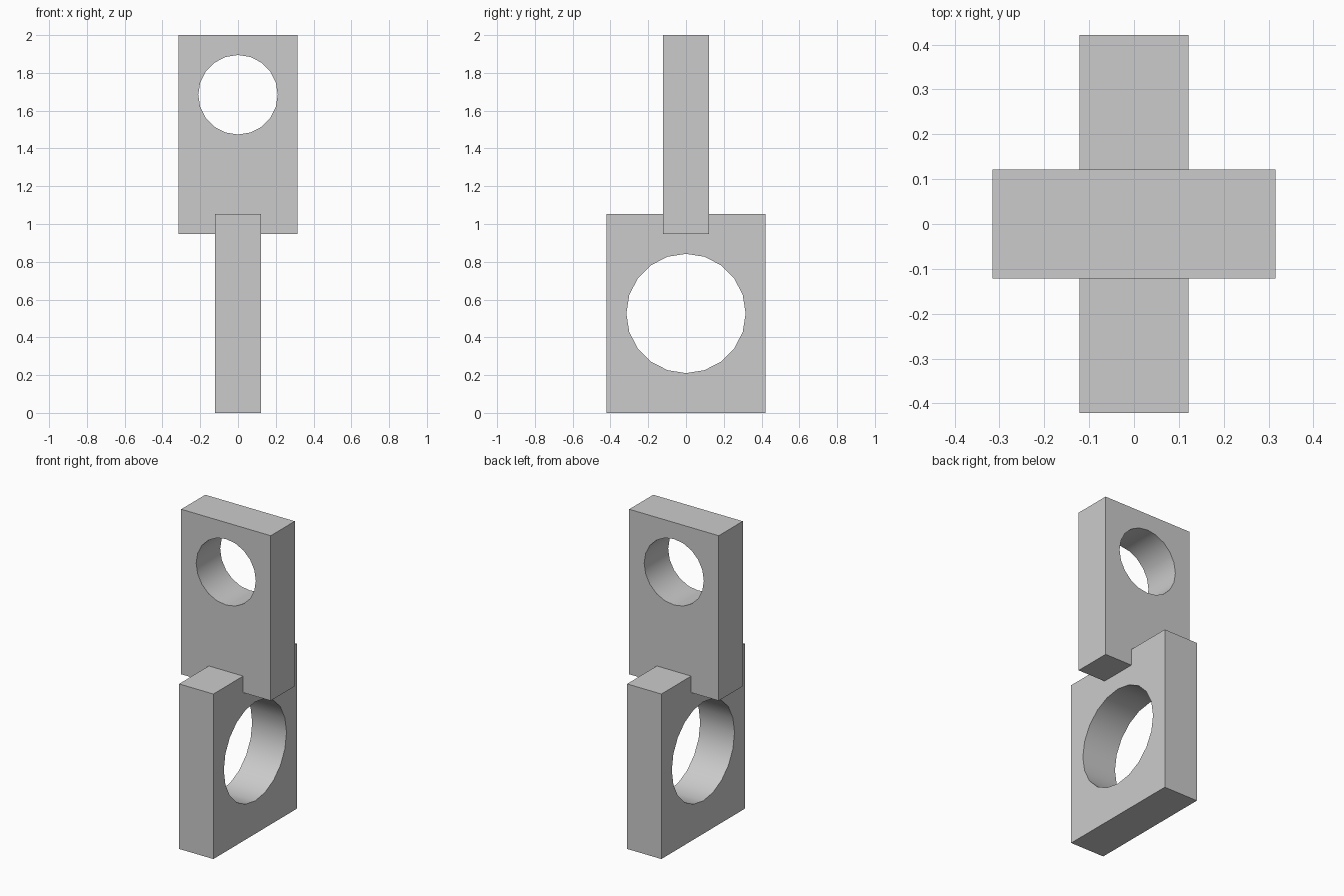
import bpy
import bmesh
from math import radians
from mathutils import Matrix

cube = bpy.data.objects.get("Cube")
if cube:
    bpy.data.objects.remove(cube, do_unlink=True)

U = 2 / 19            # module: the whole model is 19 modules tall
THICK = 2.3 * U
SIDES = 20

grey = bpy.data.materials.new("light grey")
grey.use_nodes = True
colour = (0.6, 0.6, 0.6, 1)
grey.diffuse_color = colour
grey.node_tree.nodes["Principled BSDF"].inputs["Base Color"].default_value = colour


def holed_plate(name, width, bottom, height, hole_z, hole_r, turn):
    """Upright plate with a round through-hole, turned about the z axis."""
    bm = bmesh.new()
    # Front outline and hole rim, drawn in the xz plane
    upright = Matrix.Rotation(radians(90), 4, "X")
    w, z0, z1 = width / 2, bottom, bottom + height
    corners = [bm.verts.new((x, 0, z)) for x, z in
               ((-w, z0), (w, z0), (w, z1), (-w, z1))]
    edges = [bm.edges.new((corners[i - 1], corners[i])) for i in range(4)]
    rim = bmesh.ops.create_circle(
        bm, segments=SIDES, radius=hole_r,
        matrix=Matrix.Translation((0, 0, hole_z)) @ upright)["verts"]
    edges += list({e for v in rim for e in v.link_edges})
    bmesh.ops.triangle_fill(bm, edges=edges, use_beauty=True)

    # Thickness
    bmesh.ops.translate(bm, verts=bm.verts, vec=(0, -THICK / 2, 0))
    result = bmesh.ops.extrude_face_region(bm, geom=bm.faces[:], use_keep_orig=True)
    moved = [g for g in result["geom"] if isinstance(g, bmesh.types.BMVert)]
    bmesh.ops.translate(bm, verts=moved, vec=(0, THICK, 0))
    bmesh.ops.recalc_face_normals(bm, faces=bm.faces)
    bmesh.ops.rotate(bm, verts=bm.verts,
                     matrix=Matrix.Rotation(radians(turn), 3, "Z"))

    mesh = bpy.data.meshes.new(name)
    bm.to_mesh(mesh)
    bm.free()
    mesh.materials.append(grey)
    obj = bpy.data.objects.new(name, mesh)
    bpy.context.collection.objects.link(obj)

    # Smooth hole wall, sharp plate edges
    bpy.ops.object.select_all(action="DESELECT")
    obj.select_set(True)
    bpy.context.view_layer.objects.active = obj
    bpy.ops.object.shade_smooth_by_angle(angle=radians(30))


# Wide lower plate faces sideways, narrow upper plate faces front
holed_plate("lower_plate", 8 * U, 0, 10 * U, 5 * U, 3 * U, 90)
holed_plate("upper_plate", 6 * U, 9 * U, 10 * U, 16 * U, 2 * U, 0)
